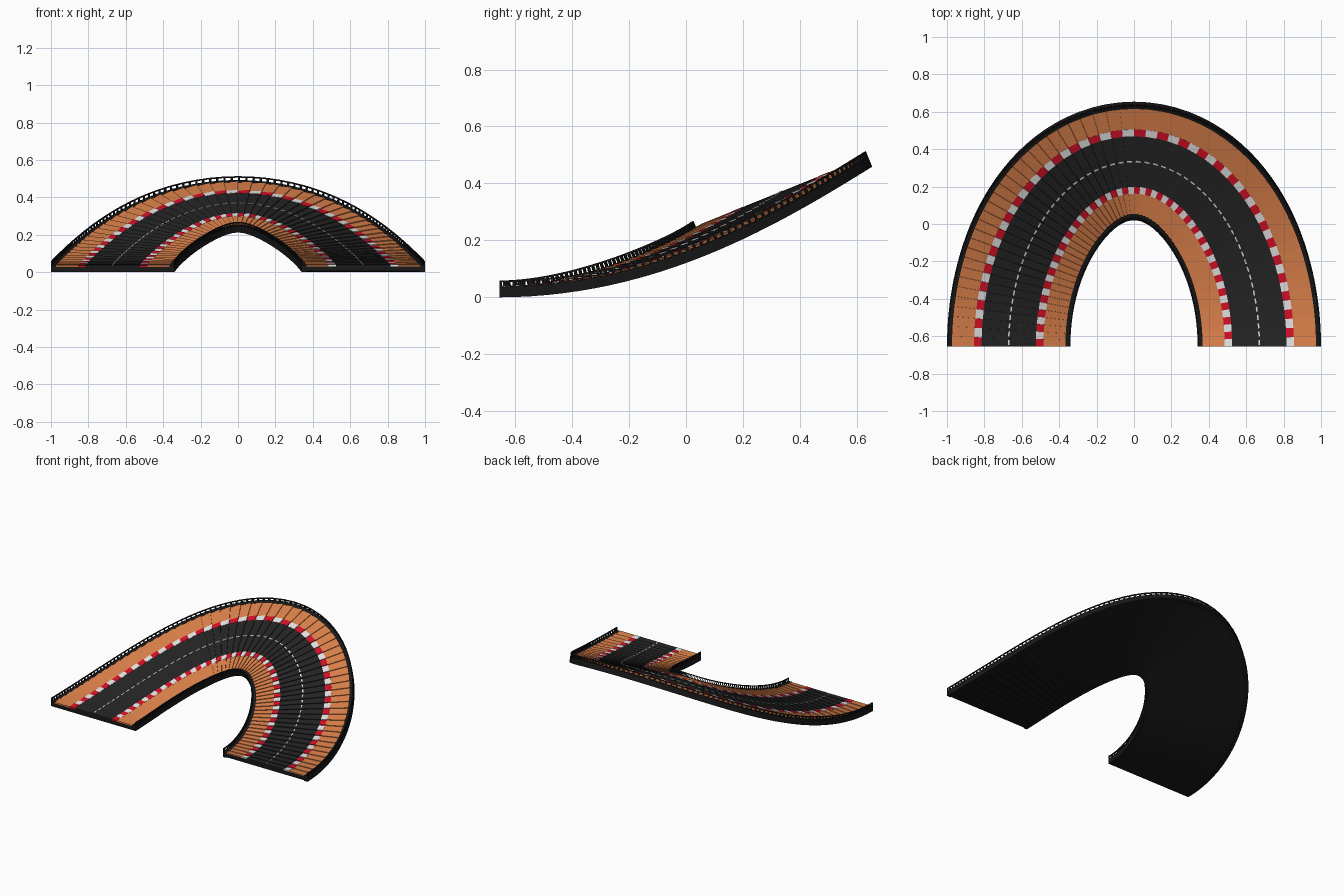
import bpy, bmesh, math
from mathutils import Vector

cube = bpy.data.objects.get("Cube")
if cube:
    bpy.data.objects.remove(cube, do_unlink=True)

SEGMENTS = 60      # plates along the track
HALF = 0.33        # half the track width
STEP = 0.005       # each plate rises slightly toward its far end
FLOOR = 0.034      # height of the driving surface


def material(name, color):
    m = bpy.data.materials.new(name)
    m.use_nodes = True
    m.diffuse_color = (*color, 1)
    bsdf = m.node_tree.nodes["Principled BSDF"]
    bsdf.inputs["Base Color"].default_value = (*color, 1)
    bsdf.inputs["Roughness"].default_value = 0.8
    return m


black = material("edge black", (0.009, 0.009, 0.009))
asphalt = material("asphalt", (0.018, 0.018, 0.018))
orange = material("orange", (0.72, 0.22, 0.07))
red = material("red", (0.68, 0.005, 0.02))
white = material("white", (0.78, 0.78, 0.78))


# Centre path: half an ellipse that climbs toward its far end
def path(a):
    s = max(math.sin(a), 0.0)
    return Vector((-0.67 * math.cos(a), -0.655 + 1.003 * s, 0.335 * s ** 1.9))


# Even spacing along the path
SAMPLES = 3000
angles = [math.pi * i / SAMPLES for i in range(SAMPLES + 1)]
lengths = [0.0]
for a, b in zip(angles, angles[1:]):
    lengths.append(lengths[-1] + (path(b) - path(a)).length)


def angle_at(u):
    target = u / SEGMENTS * lengths[-1]
    lo, hi = 0, SAMPLES
    while hi - lo > 1:
        mid = (lo + hi) // 2
        if lengths[mid] <= target:
            lo = mid
        else:
            hi = mid
    f = (target - lengths[lo]) / (lengths[hi] - lengths[lo])
    return angles[lo] + f * (angles[hi] - angles[lo])


# Point at u plates along, s across (outward), h above the underside
def place(u, s, h):
    a = angle_at(u)
    sin = max(math.sin(a), 0.0)
    outward = Vector((-1.003 * math.cos(a), 0.67 * sin, 0)).normalized()
    bank = math.radians(22) * sin ** 2.8
    side = outward * math.cos(bank) + Vector((0, 0, math.sin(bank)))
    ahead = path(min(a + 0.001, math.pi)) - path(max(a - 0.001, 0))
    up = side.cross(ahead).normalized()
    if up.z < 0:
        up = -up
    return path(a) + side * s + up * h


class Part:
    def __init__(self, name, *mats):
        self.name, self.mats, self.bm = name, mats, bmesh.new()

    # Six-sided block bent along the path
    def block(self, u0, u1, s0, s1, h0, h1, mat=0, rise=0.0):
        rings = []
        for u, lift in ((u0, 0.0), (u1, rise)):
            corners = ((s0, h0), (s1, h0), (s1, h1), (s0, h1))
            rings.append([self.bm.verts.new(place(u, s, h + lift)) for s, h in corners])
        a, b = rings
        faces = [self.bm.faces.new(a), self.bm.faces.new(b[::-1])]
        for i in range(4):
            j = (i + 1) % 4
            faces.append(self.bm.faces.new((a[j], a[i], b[i], b[j])))
        for f in faces:
            f.material_index = mat

    def finish(self):
        bmesh.ops.recalc_face_normals(self.bm, faces=self.bm.faces[:])
        mesh = bpy.data.meshes.new(self.name)
        self.bm.to_mesh(mesh)
        self.bm.free()
        for m in self.mats:
            mesh.materials.append(m)
        bpy.context.collection.objects.link(bpy.data.objects.new(self.name, mesh))


# Underside slab
base = Part("base_slab", black)
for i in range(SEGMENTS):
    base.block(i, i + 1, -HALF, HALF, 0, 0.028, rise=STEP)
base.finish()

# Road surface
road = Part("road_surface", asphalt)
for i in range(SEGMENTS):
    road.block(i, i + 1, -0.145, 0.145, 0.026, FLOOR, rise=STEP)
road.finish()

# Dashed centre line
line = Part("centre_line", white)
for i in range(SEGMENTS):
    line.block(i + 0.2, i + 0.8, -0.004, 0.004, FLOOR, FLOOR + 0.005, rise=STEP / 2)
line.finish()

# Matching strips on the inner and outer edges
for label, sign in (("inner", -1), ("outer", 1)):
    stripes = Part(label + "_kerb", red, white)
    shoulder = Part(label + "_shoulder", orange)
    border = Part(label + "_border", black)
    rail = Part(label + "_rail", black)
    for i in range(SEGMENTS):
        stripes.block(i, i + 1, sign * 0.145, sign * 0.185, 0.026, FLOOR + 0.001, i % 2, STEP)
        shoulder.block(i, i + 1, sign * 0.185, sign * 0.303, 0.026, FLOOR, rise=STEP)
        border.block(i, i + 1, sign * 0.303, sign * HALF, 0, 0.037)
        # Top bar with two posts per plate
        rail.block(i, i + 1, sign * 0.323, sign * HALF, 0.053, 0.059)
        for k in (0, 0.5):
            rail.block(i + k, i + k + 0.15, sign * 0.323, sign * HALF, 0.035, 0.055)
    # Closing post at the far end
    rail.block(SEGMENTS - 0.1, SEGMENTS, sign * 0.323, sign * HALF, 0.035, 0.055)
    for part in (stripes, shoulder, border, rail):
        part.finish()
